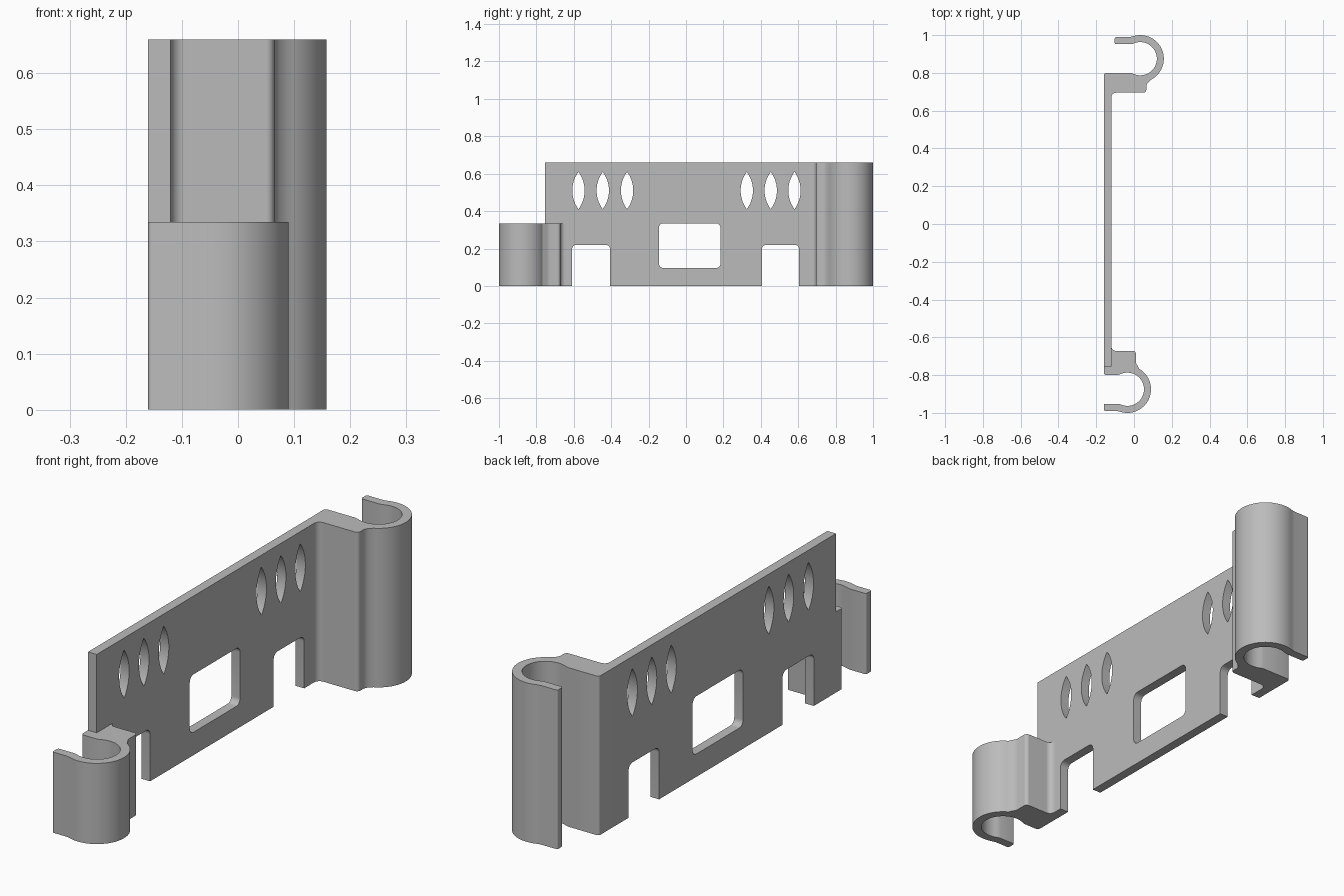
import bpy, bmesh
from math import sin, cos, radians, asin, atan2, hypot
from mathutils import Matrix, Vector

if "Cube" in bpy.data.objects:
    bpy.data.objects.remove(bpy.data.objects["Cube"])

grey = bpy.data.materials.new("plain grey")
grey.diffuse_color = (0.5, 0.5, 0.5, 1)
grey.use_nodes = True
grey.node_tree.nodes["Principled BSDF"].inputs["Base Color"].default_value = grey.diffuse_color


def arc(r, a0, a1, n=32):
    """Points on a circle round the origin, angles in degrees."""
    return [(r * cos(radians(a0 + (a1 - a0) * i / n)),
             r * sin(radians(a0 + (a1 - a0) * i / n))) for i in range(n + 1)]


def rounded(points, n=6):
    """Outline from (x, y[, radius]) corners, with square corners rounded."""
    out = []
    for i, p in enumerate(points):
        if len(p) == 2:
            out.append(tuple(p))
            continue
        c = Vector(p[:2])
        u = (Vector(points[i - 1][:2]) - c).normalized() * p[2]
        v = (Vector(points[(i + 1) % len(points)][:2]) - c).normalized() * p[2]
        for k in range(n + 1):
            t = radians(90 * k / n)
            out.append(tuple(c + u * (1 - sin(t)) + v * (1 - cos(t))))
    return out


def lens(cy, cz, half_w, half_h, n=12):
    """Pointed oval made of two circular arcs."""
    r = (half_h ** 2 + half_w ** 2) / (2 * half_w)
    a = asin(half_h / r)
    side = [(r * cos(-a + 2 * a * i / n) - r + half_w,
             r * sin(-a + 2 * a * i / n)) for i in range(n)]
    return [(cy + x, cz + y) for x, y in side] + [(cy - x, cz - y) for x, y in side]


def extrude(name, outlines, thickness, matrix):
    """Solid from flat outlines; inner outlines become holes."""
    cu = bpy.data.curves.new(name, 'CURVE')
    cu.dimensions, cu.fill_mode, cu.extrude = '2D', 'BOTH', thickness / 2
    for pts in outlines:
        s = cu.splines.new('POLY')
        s.points.add(len(pts) - 1)
        for sp, p in zip(s.points, pts):
            sp.co = (p[0], p[1], 0, 1)
        s.use_cyclic_u = True
    ob = bpy.data.objects.new(name, cu)
    bpy.context.collection.objects.link(ob)
    bpy.ops.object.select_all(action='DESELECT')
    ob.select_set(True)
    bpy.context.view_layer.objects.active = ob
    bpy.ops.object.convert(target='MESH')
    ob = bpy.context.view_layer.objects.active
    ob.name = name
    me = ob.data
    me.transform(matrix)
    bm = bmesh.new()
    bm.from_mesh(me)
    bmesh.ops.remove_doubles(bm, verts=bm.verts, dist=1e-4)
    bmesh.ops.recalc_face_normals(bm, faces=bm.faces)
    bm.to_mesh(me)
    bm.free()
    me.materials.clear()
    me.materials.append(grey)
    bpy.ops.object.shade_smooth_by_angle(angle=radians(30))
    return ob


# Back plate: notched outline, window and two sets of pointed vents
H, LOW = 0.66, 0.335
outline = rounded([
    (-0.755, H), (-0.755, LOW), (-0.64, LOW), (-0.64, 0),
    (-0.61, 0), (-0.61, 0.22, 0.025), (-0.405, 0.22, 0.025), (-0.405, 0),
    (0.405, 0), (0.405, 0.22, 0.025), (0.605, 0.22, 0.025), (0.605, 0),
    (0.66, 0), (0.66, H)])
window = rounded([(-0.145, 0.095, 0.025), (0.185, 0.095, 0.025),
                  (0.185, 0.335, 0.025), (-0.145, 0.335, 0.025)])
vents = [lens(y, 0.51, 0.033, 0.1)
         for y in (-0.575, -0.445, -0.315, 0.325, 0.453, 0.58)]
to_side = Matrix(((0, 0, 1, -0.14), (1, 0, 0, 0), (0, 1, 0, 0), (0, 0, 0, 1)))
extrude("back_plate", [outline, window] + vents, 0.04, to_side)


def clip(name, cx, cy, mirror, height, tip, block_x, block_y, join):
    """Open ring with a lip and a block that joins the plate."""
    wall = -0.16 - cx
    end = -60 if mirror < 0 else -64
    pts = [(wall, join), (wall, -0.075, 0.012), (-0.052, -0.075), (-0.04, -0.079)]
    pts += arc(0.088, -110, 110)
    pts += [(-0.04, 0.079), (-0.052, 0.077), (tip, 0.077, 0.008),
            (tip, 0.114, 0.008), (-0.06, 0.114)]
    pts += arc(0.125, 110, end)
    pts += [(block_x + 0.008, -0.127), (block_x + 0.002, -0.136), (block_x, -0.146),
            (block_x, block_y, 0.015), (wall + 0.04, block_y, 0.025),
            (wall + 0.04, join)]
    pts = [(cx + x, cy + mirror * y) for x, y in rounded(pts)]
    extrude(name, [pts], height, Matrix.Translation((0, 0, height / 2)))


# Tall clip at the back end, short clip at the front end
clip("tall_clip", 0.033, 0.875, 1, H, -0.135, 0.032, -0.18, -0.215)
clip("short_clip", -0.035, -0.875, -1, LOW, -0.125, 0.045, 0.0 - 0.203, -0.235)
